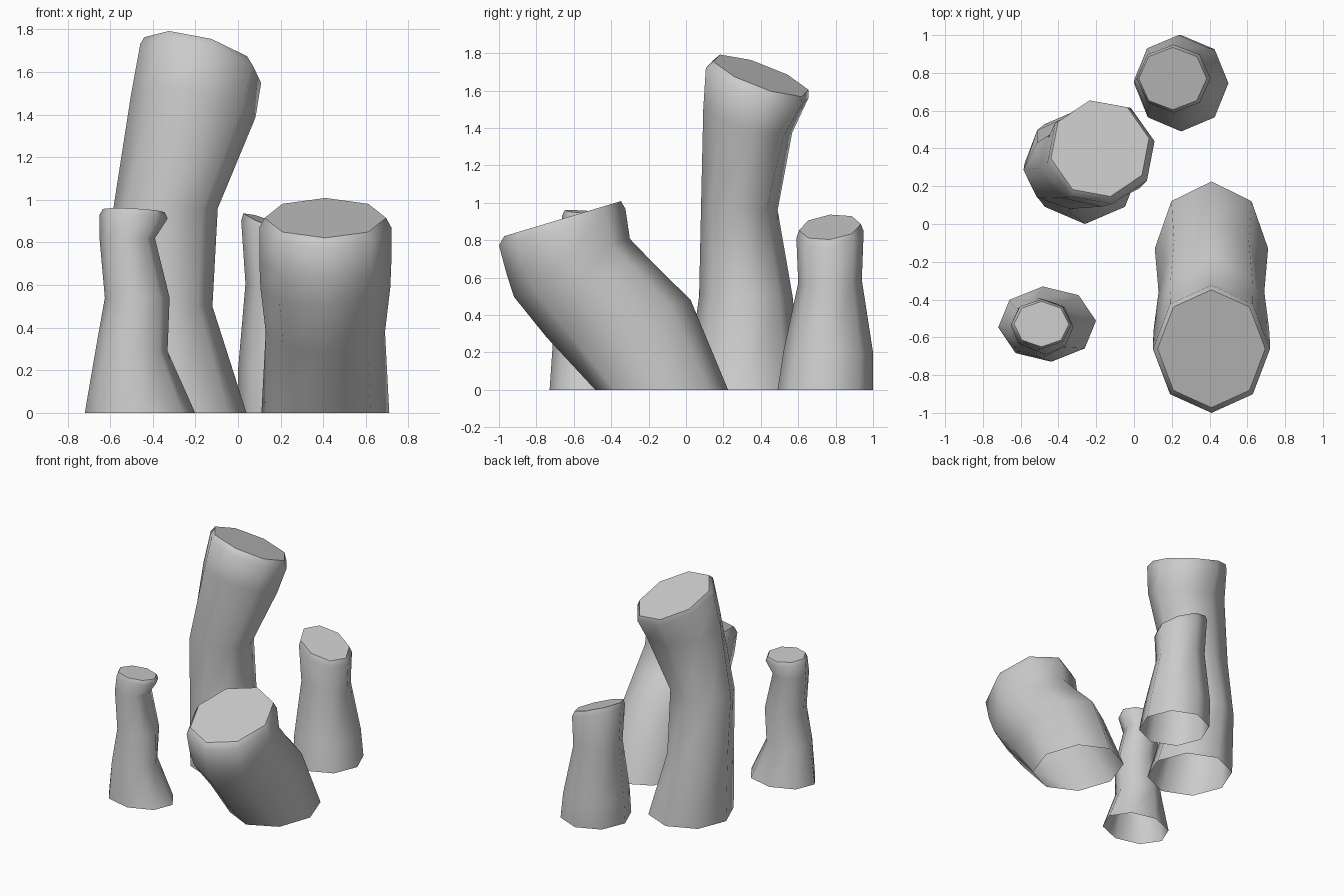
import bpy, bmesh
from math import sin, cos, radians

SIDES = 8


def stump(name, rings):
    """Open-bottomed octagonal column; ring = cx, cy, z, rx, ry, slope_x, slope_y, twist."""
    bm = bmesh.new()
    loops = []
    for cx, cy, z, rx, ry, sx, sy, twist in rings:
        loop = []
        for i in range(SIDES):
            a = radians(360 * i / SIDES + twist)
            dx, dy = rx * cos(a), ry * sin(a)
            loop.append(bm.verts.new((cx + dx, cy + dy, z + sx * dx + sy * dy)))
        loops.append(loop)
    for lo, hi in zip(loops, loops[1:]):
        for i in range(SIDES):
            j = (i + 1) % SIDES
            bm.faces.new((lo[i], lo[j], hi[j], hi[i]))
    cap = bm.faces.new(loops[-1])
    for f in bm.faces:
        f.smooth = f is not cap
    mesh = bpy.data.meshes.new(name)
    bm.to_mesh(mesh)
    bm.free()
    obj = bpy.data.objects.new(name, mesh)
    bpy.context.collection.objects.link(obj)
    return obj


# Tall column, leaning right near the top
stump("tall_column", [
    (-0.26, 0.31, 0.00, 0.30, 0.31, 0, 0, 0),
    (-0.35, 0.32, 0.50, 0.23, 0.25, 0, 0, 0),
    (-0.34, 0.285, 0.96, 0.245, 0.205, 0, 0, 0),
    (-0.21, 0.33, 1.44, 0.295, 0.24, -0.15, -0.30, 8),
    (-0.175, 0.38, 1.64, 0.29, 0.28, -0.25, -0.35, 12),
    (-0.18, 0.40, 1.68, 0.265, 0.26, -0.25, -0.35, 12),
])

# Thick column, leaning to the front
stump("leaning_column", [
    (0.41, -0.13, 0.00, 0.30, 0.355, 0, 0, 0),
    (0.41, -0.36, 0.38, 0.28, 0.385, 0, 0.26, 0),
    (0.41, -0.55, 0.59, 0.305, 0.37, 0, 0.25, 0),
    (0.41, -0.63, 0.715, 0.31, 0.33, 0, 0.28, 0),
    (0.41, -0.662, 0.87, 0.31, 0.338, 0, 0.29, 0),
    (0.41, -0.66, 0.915, 0.285, 0.312, 0, 0.30, 0),
])

# Thin column at front left
stump("thin_column", [
    (-0.46, -0.53, 0.00, 0.26, 0.20, 0, 0, 5),
    (-0.50, -0.55, 0.29, 0.17, 0.16, 0, 0, 5),
    (-0.473, -0.545, 0.54, 0.152, 0.145, 0, 0, 0),
    (-0.52, -0.54, 0.82, 0.13, 0.13, 0, 0, 0),
    (-0.49, -0.53, 0.92, 0.16, 0.132, -0.05, -0.08, 0),
    (-0.49, -0.53, 0.95, 0.145, 0.12, -0.05, -0.08, 0),
])

# Short column at the back
stump("short_column", [
    (0.25, 0.745, 0.00, 0.25, 0.255, 0, 0, 0),
    (0.235, 0.76, 0.20, 0.235, 0.24, 0, 0, 0),
    (0.215, 0.77, 0.58, 0.18, 0.17, -0.15, 0.05, 0),
    (0.21, 0.77, 0.83, 0.195, 0.18, -0.36, 0.10, 0),
    (0.205, 0.77, 0.87, 0.18, 0.165, -0.37, 0.10, 0),
])
